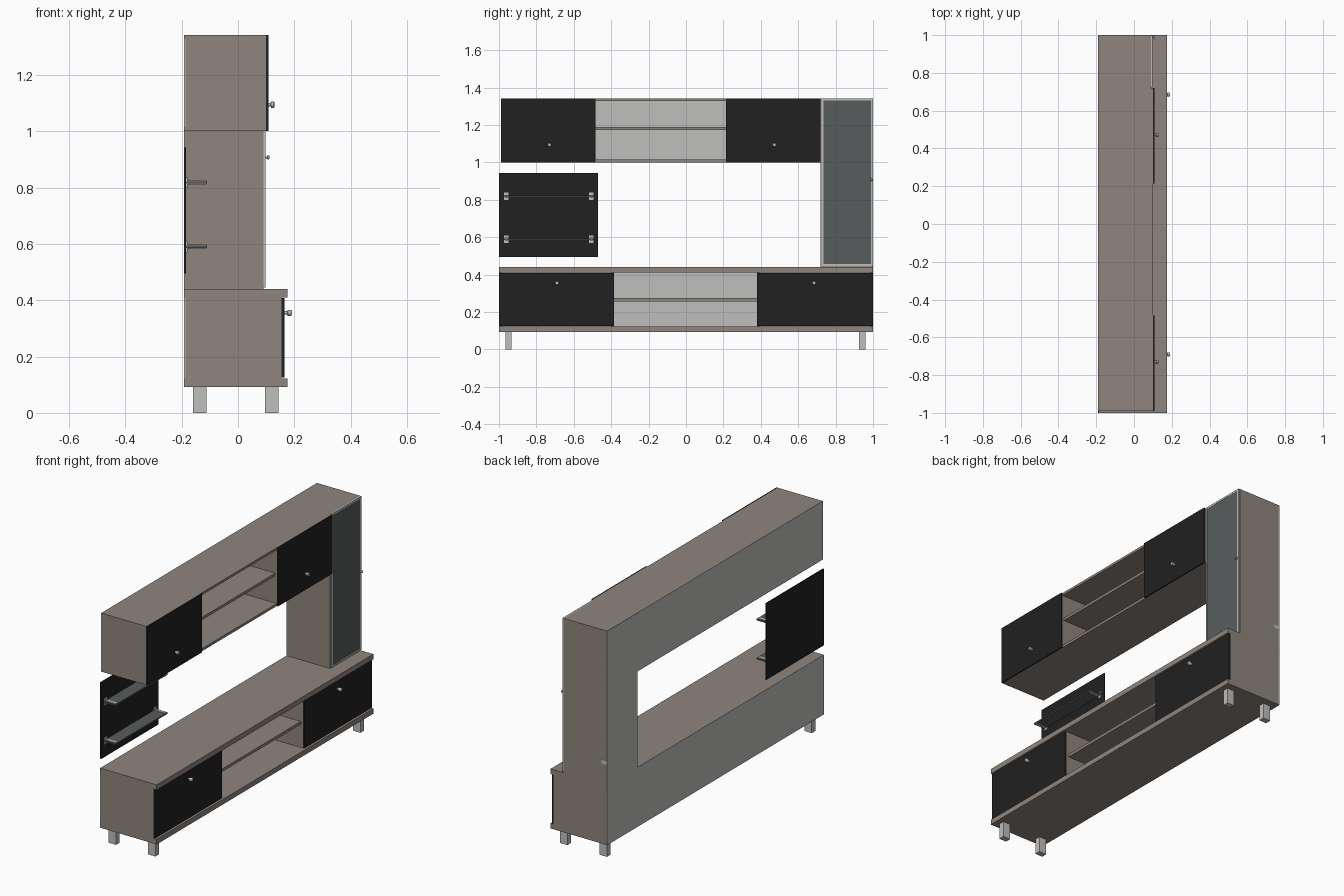
import bpy, bmesh, math
from mathutils import Matrix

if "Cube" in bpy.data.objects:
    bpy.data.objects.remove(bpy.data.objects["Cube"])


def material(name, rgb):
    m = bpy.data.materials.new(name)
    m.diffuse_color = (*rgb, 1)
    m.use_nodes = True
    m.node_tree.nodes["Principled BSDF"].inputs["Base Color"].default_value = m.diffuse_color
    return m


WOOD = material("taupe_wood", (0.275, 0.235, 0.21))
BLACK = material("black_gloss", (0.015, 0.015, 0.015))
GREY = material("light_grey", (0.52, 0.52, 0.51))
GLASS = material("smoked_glass", (0.097, 0.108, 0.108))


def finish(name, bm, mat):
    me = bpy.data.meshes.new(name)
    bm.to_mesh(me)
    bm.free()
    me.materials.append(mat)
    ob = bpy.data.objects.new(name, me)
    bpy.context.collection.objects.link(ob)
    return ob


def box(name, x, y, z, mat):
    """Box from (min, max) pairs on each axis."""
    bm = bmesh.new()
    bmesh.ops.create_cube(bm, size=1)
    for v in bm.verts:
        v.co = [r[0] if c < 0 else r[1] for c, r in zip(v.co, (x, y, z))]
    return finish(name, bm, mat)


def knob(name, x, y, z, length, r):
    """Turned knob pointing to +x: thin stem, wide rounded head."""
    prof = [(0, 0), (0, .55), (.35, .55), (.45, 1), (.85, 1), (1, .75), (1, 0)]
    bm = bmesh.new()
    vs = [bm.verts.new((x + a * length, y, z + b * r)) for a, b in prof]
    es = [bm.edges.new(p) for p in zip(vs, vs[1:])]
    bmesh.ops.spin(bm, geom=vs + es, cent=(x, y, z), axis=(1, 0, 0),
                   angle=math.tau, steps=20)
    bmesh.ops.remove_doubles(bm, verts=bm.verts, dist=1e-5)
    bmesh.ops.recalc_face_normals(bm, faces=bm.faces)
    ob = finish(name, bm, GREY)
    bpy.context.view_layer.objects.active = ob
    ob.select_set(True)
    bpy.ops.object.shade_smooth_by_angle(angle=math.radians(35))
    ob.select_set(False)


BACK = -0.19
INNER = -0.186   # front of the back panels

# --- low cabinet ---
box("low_top", (BACK, .175), (-1, 1), (.41, .44), WOOD)
box("low_bottom", (BACK, .175), (-1, 1), (.092, .122), WOOD)
box("low_back", (BACK, INNER), (-1, 1), (.093, .439), GREY)
box("low_back_skin", (BACK - .001, BACK), (-1, 1), (.092, .44), GREY)
for i, y in enumerate((-1, -.4, .38, .985)):
    box(f"low_upright_{i}", (INNER, .155), (y, y + .015), (.122, .41), WOOD)
box("low_shelf", (INNER, .14), (-.385, .38), (.257, .274), WOOD)
for side, y0, y1, yk in (("left", -1, -.385, -.69), ("right", .38, 1, .685)):
    box(f"low_door_{side}", (.155, .165), (y0, y1), (.125, .408), BLACK)
    knob(f"low_knob_{side}", .165, yk, .355, .026, .011)

# --- legs ---
for i, x in enumerate((-.16, .095)):
    for j, y in enumerate((-.966, .925)):
        box(f"leg_{i}{j}", (x, x + .048), (y, y + .034), (0, .092), GREY)

# --- wall cabinet ---
box("wall_top", (BACK, .1), (-.99, .72), (1.328, 1.342), WOOD)
box("wall_bottom", (BACK, .1), (-.99, .72), (1.0, 1.015), WOOD)
box("wall_back", (BACK, INNER), (-.99, .72), (1.001, 1.341), GREY)
box("wall_back_skin", (BACK - .001, BACK), (-.99, .72), (1.0, 1.342), GREY)
for i, y in enumerate((-.99, -.5, .215, .705)):
    box(f"wall_upright_{i}", (INNER, .1), (y, y + .015), (1.015, 1.328), WOOD)
box("wall_shelf", (INNER, .09), (-.485, .215), (1.174, 1.19), WOOD)
for side, y0, y1, yk in (("left", -.99, -.485, -.73), ("right", .215, .72, .472)):
    box(f"wall_door_{side}", (.1, .108), (y0, y1), (1.0, 1.342), BLACK)
    knob(f"wall_knob_{side}", .108, yk, 1.094, .022, .011)

# --- tall display cabinet ---
for i, y in enumerate((.72, .985)):
    box(f"tall_side_{i}", (BACK, .09), (y, y + .015), (.44, 1.342), WOOD)
box("tall_top", (BACK, .09), (.735, .985), (1.327, 1.342), WOOD)
box("tall_bottom", (BACK, .09), (.735, .985), (.44, .455), WOOD)
box("tall_back", (BACK - .001, INNER), (.72, 1), (.44, 1.341), GREY)

# glass door with slim light frame
box("glass_door", (.091, .097), (.732, .989), (.455, 1.332), GLASS)
for i, y in enumerate((.724, .988)):
    box(f"door_stile_{i}", (.09, .098), (y, y + .011), (.445, 1.342), GREY)
for i, z in enumerate((.445, 1.331)):
    box(f"door_rail_{i}", (.09, .098), (.735, .988), (z, z + .011), GREY)
knob("glass_door_knob", .098, .99, .907, .014, .007)

# small fitting showing on the outer side of the tall cabinet
box("side_fitting", (-.187, -.155), (.99, 1.001), (.56, .582), GREY)

# --- wall panel with two glass shelves ---
box("wall_panel", (BACK, -.184), (-1, -.47), (.495, .942), BLACK)
for i, z in enumerate((.818, .59)):
    box(f"glass_shelf_{i}", (-.184, -.11), (-.975, -.492), (z - .004, z + .004), GLASS)
    for j, y in enumerate((-.96, -.506)):
        box(f"bracket_plate_{i}{j}", (-.184, -.179), (y - .012, y + .012),
            (z - .02, z + .02), GREY)
        box(f"bracket_arm_{i}{j}", (-.18, -.112), (y - .008, y + .008),
            (z - .007, z + .007), GREY)
        knob(f"bracket_screw_{i}{j}", -.18, y, z, .008, .009)
